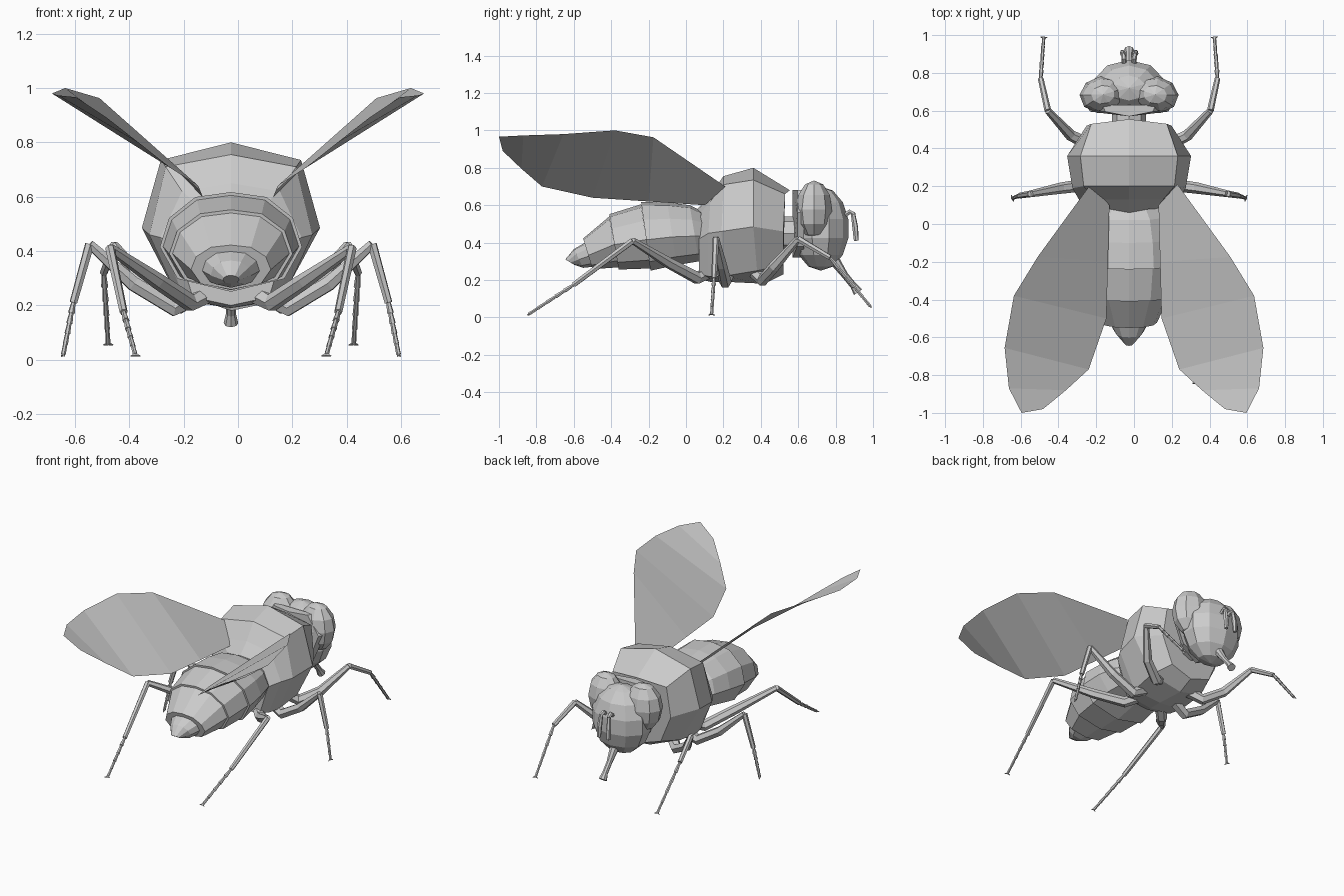
import bpy, bmesh
from mathutils import Vector, Matrix

if "Cube" in bpy.data.objects:
    bpy.data.objects.remove(bpy.data.objects["Cube"])

CX = -0.026  # body centre line


def finish(name, bm, mirror=False, x=CX):
    bmesh.ops.recalc_face_normals(bm, faces=bm.faces)
    me = bpy.data.meshes.new(name)
    bm.to_mesh(me)
    bm.free()
    ob = bpy.data.objects.new(name, me)
    ob.location.x = x
    bpy.context.collection.objects.link(ob)
    if mirror:
        m = ob.modifiers.new("mirror", 'MIRROR')
        m.use_mirror_merge = False
    return ob


def loft(bm, rings):
    """Skin closed rings of equal length and cap both ends."""
    vs = [[bm.verts.new(p) for p in r] for r in rings]
    n = len(vs[0])
    for a, b in zip(vs, vs[1:]):
        for i in range(n):
            j = (i + 1) % n
            bm.faces.new((a[i], a[j], b[j], b[i]))
    bm.faces.new(vs[0])
    bm.faces.new(vs[-1])


def sym(half):
    """Complete a half section (first and last points lie on the centre line)."""
    return half + [(-x, y, z) for x, y, z in half[-2:0:-1]]


def tube(bm, pts, radii, sides=6):
    import math
    pts = [Vector(p) for p in pts]
    rings = []
    for i, (p, r) in enumerate(zip(pts, radii)):
        d = pts[min(i + 1, len(pts) - 1)] - pts[max(i - 1, 0)]
        q = d.to_track_quat('Z', 'Y')
        rings.append([p + q @ Vector((r * math.cos(k * math.tau / sides),
                                      r * math.sin(k * math.tau / sides), 0)) for k in range(sides)])
    loft(bm, rings)


def ball(bm, centre, size, u, v, rot=None):
    mat = Matrix.Translation(centre) @ (rot or Matrix()) @ Matrix.Diagonal((*size, 1))
    bmesh.ops.create_uvsphere(bm, u_segments=u, v_segments=v, radius=1, matrix=mat)


# thorax: angular barrel lofted along y
bm = bmesh.new()
loft(bm, [
    sym([(0, .06, .58), (.11, .08, .56), (.20, .07, .42), (.14, .07, .23), (0, .09, .20)]),
    sym([(0, .13, .65), (.18, .13, .62), (.26, .12, .45), (.17, .12, .22), (0, .13, .19)]),
    sym([(0, .20, .755), (.24, .20, .71), (.30, .19, .46), (.19, .20, .22), (0, .22, .19)]),
    sym([(0, .36, .80), (.258, .36, .735), (.328, .36, .485), (.20, .38, .25), (0, .42, .18)]),
    sym([(0, .555, .68), (.20, .53, .66), (.225, .52, .46), (.15, .52, .28), (0, .52, .23)]),
])
finish("thorax", bm)

# abdomen: overlapping plates, each rear rim standing proud of the next
SECTION = [(0, 1), (.5, .95), (.87, .74), (1, .45), (.75, .13), (0, 0)]


def belly_ring(y, top, bottom, w, grow=0):
    top, bottom, w = top + grow, bottom - grow, w + grow
    return sym([(fx * w, y + .05 * (1 - fz), bottom + fz * (top - bottom)) for fx, fz in SECTION])


plates = [(.10, .56, .33, .16), (.02, .60, .30, .22), (-.10, .615, .28, .25),
          (-.24, .605, .262, .25), (-.41, .54, .268, .215), (-.55, .41, .27, .135)]
bm = bmesh.new()
for i, (a, b) in enumerate(zip(plates, plates[1:])):
    loft(bm, [belly_ring(*a), belly_ring(*b, .012 if i > 1 else 0)])
loft(bm, [belly_ring(-.54, .40, .272, .11), belly_ring(-.60, .365, .265, .075),
          belly_ring(-.645, .31, .28, .03)])
finish("abdomen", bm)

# head, neck and back plate
bm = bmesh.new()
ball(bm, (0, .72, .475), (.2, .152, .225), 10, 7)
finish("head", bm)
bm = bmesh.new()
loft(bm, [sym([(0, y, .68), (.14 * s, y + d, .68), (.23 * s, y + d, .56), (.15 * s, y + d, .38), (0, y, .32)])
          for y, d, s in ((.57, .025, .9), (.63, .0, 1))])
finish("head_back_plate", bm)
bm = bmesh.new()
tube(bm, [(0, .5, .45), (0, .62, .45)], [.09, .09], 8)
finish("neck", bm)

# eyes
bm = bmesh.new()
ball(bm, (.138, .685, .577), (.125, .098, .155), 9, 6, Matrix.Rotation(-.15, 4, 'Z'))
finish("eyes", bm, True)

# antennae: short stalk then hanging club
bm = bmesh.new()
tube(bm, [(.025, .84, .54), (.027, .875, .565), (.03, .90, .55)], [.012, .014, .012])
tube(bm, [(.03, .893, .555), (.034, .905, .48), (.035, .91, .41)], [.012, .016, .013])
finish("antennae", bm, True)

# proboscis with flared tip
bm = bmesh.new()
tube(bm, [(0, .79, .31), (0, .85, .225), (0, .895, .17), (0, .92, .135)], [.03, .018, .018, .027], 8)
finish("proboscis", bm)


# wings: thin sheet between leading and trailing edges
lead = [(.23, .21, .70), (.51, -.174, .963), (.636, -.38, 1), (.685, -.656, .98),
        (.662, -.87, .973), (.595, -1, .966)]
trail = [(.13, .10, .60), (.138, -.2, .62), (.146, -.5, .64), (.24, -.77, .70),
         (.36, -.88, .795), (.482, -.98, .89)]
bm = bmesh.new()
vl = [[bm.verts.new(p) for p in edge] for edge in (lead, trail)]
for i in range(5):
    bm.faces.new((vl[0][i], vl[1][i], vl[1][i + 1], vl[0][i + 1]))
finish("wings", bm, True, 0)


# legs: coxa and femur, tibia, then a beaded foot with two claws
def leg(name, upper, shin, foot):
    bm = bmesh.new()
    n = len(upper)
    tube(bm, upper, [.04, .034] + [.03] * (n - 3) + [.018])
    tube(bm, [upper[-1], shin], [.018, .015])
    a, b = Vector(shin), Vector(foot)
    for k in range(5):
        tube(bm, [a.lerp(b, k / 5), a.lerp(b, (k + 1) / 5)], [.008, .013 - .001 * k])
    side = (b - a).cross(Vector((0, 0, 1))).normalized()
    for s in (-1, 1):
        tip = b + side * .018 * s + (b - a).normalized() * .008
        tip.z = max(tip.z, .003)
        tube(bm, [b, tip], [.007, .002], 4)
    finish(name, bm, True)


leg("front_legs", [(.08, .33, .28), (.19, .41, .20), (.31, .47, .27), (.43, .60, .42)],
    (.468, .77, .32), (.452, .985, .06))
leg("middle_legs", [(.08, .23, .26), (.21, .21, .19), (.36, .19, .28), (.52, .16, .425)],
    (.58, .15, .21), (.617, .137, .02))
leg("hind_legs", [(.06, .15, .26), (.15, .06, .21), (.27, -.09, .29), (.445, -.285, .41)],
    (.395, -.60, .175), (.352, -.84, .018))
